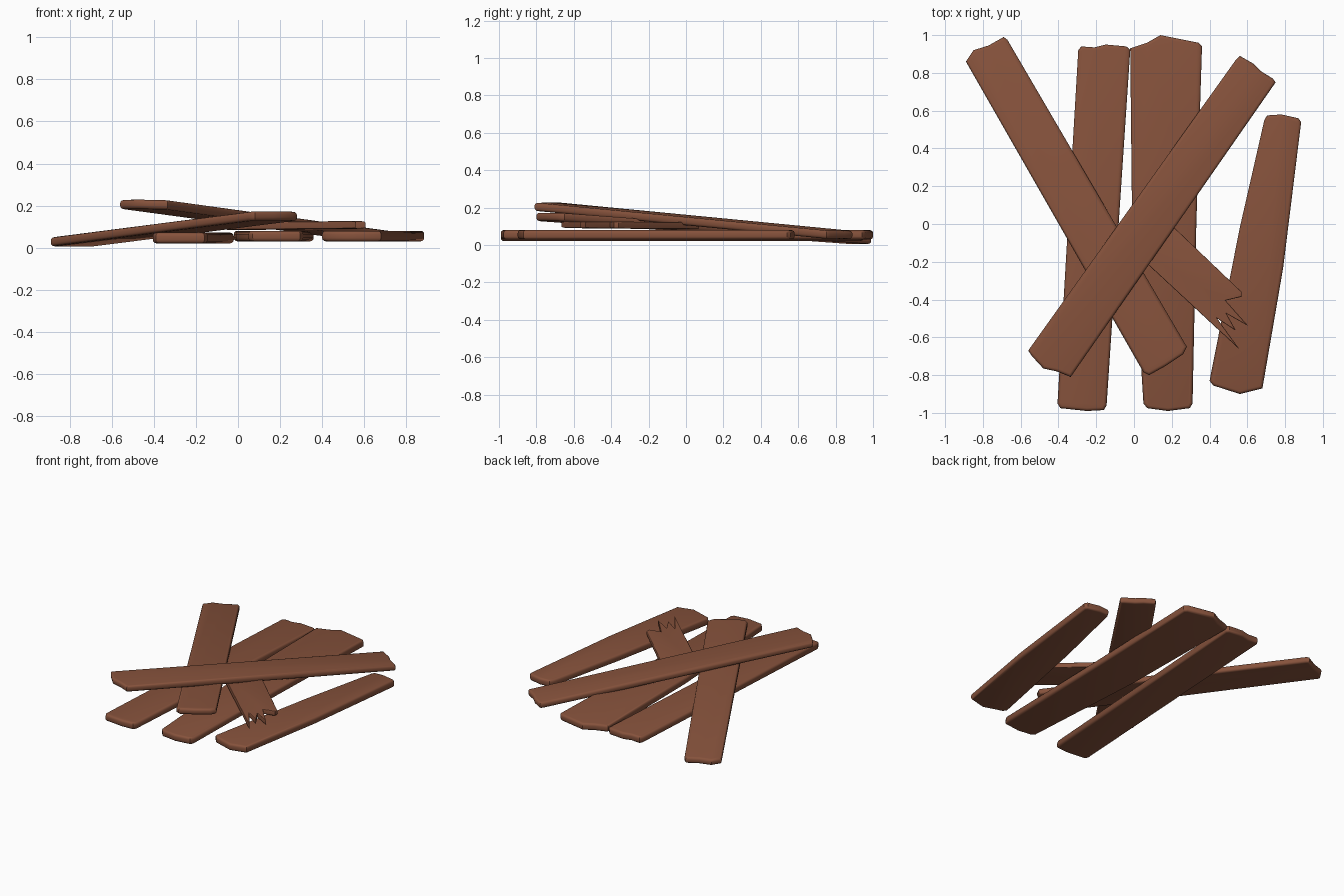
import bpy, bmesh, math
from mathutils import Vector

if "Cube" in bpy.data.objects:
    bpy.data.objects.remove(bpy.data.objects["Cube"])

# one weathered wood colour
wood = bpy.data.materials.new("brown_wood")
wood.diffuse_color = (0.24, 0.085, 0.045, 1)
wood.use_nodes = True
wood.node_tree.nodes["Principled BSDF"].inputs["Base Color"].default_value = wood.diffuse_color


def plank(name, outline, a, b, thick=0.05, bevel=0.016):
    """Extrude a top-view outline; tilt it so mid height runs from a to b.
    a and b are (x, y, z) points on the plank's centre line."""
    a, b = Vector(a), Vector(b)
    axis = (b - a).xy
    bm = bmesh.new()
    face = bm.faces.new([bm.verts.new((x, y, -thick / 2)) for x, y in outline])
    res = bmesh.ops.extrude_face_region(bm, geom=[face])
    for v in res["geom"]:
        if isinstance(v, bmesh.types.BMVert):
            v.co.z += thick
    bmesh.ops.recalc_face_normals(bm, faces=bm.faces)
    # round the rims
    rims = [e for e in bm.edges
            if abs(e.verts[0].co.z - e.verts[1].co.z) < 1e-5]
    bmesh.ops.bevel(bm, geom=rims, offset=bevel, segments=3, profile=0.5,
                    affect='EDGES', clamp_overlap=True)
    # lean the plank along its length
    for v in bm.verts:
        t = (v.co - a).xy.dot(axis) / axis.length_squared
        v.co.z += a.z + (b.z - a.z) * t
    me = bpy.data.meshes.new(name)
    bm.to_mesh(me)
    bm.free()
    me.materials.append(wood)
    ob = bpy.data.objects.new(name, me)
    bpy.context.collection.objects.link(ob)
    bpy.context.view_layer.objects.active = ob
    ob.select_set(True)
    bpy.ops.object.shade_smooth_by_angle(angle=math.radians(35))
    ob.select_set(False)


# three planks lying on the ground
plank("left_ground_plank",
      [(-.295, .92), (-.28, .94), (-.21, .935), (-.15, .95), (-.04, .94),
       (-.02, .92), (-.145, -.96), (-.16, -.985), (-.25, -.99),
       (-.39, -.975), (-.405, -.95)],
      (-.28, -.98, .046), (-.15, .95, .046))
plank("middle_ground_plank",
      [(-.02, .93), (.07, .96), (.14, 1.0), (.34, .96), (.36, .94),
       (.33, 0), (.31, -.95), (.295, -.975), (.18, -.99), (.07, -.975),
       (.05, -.95), (-.01, 0)],
      (.18, -.99, .055), (.15, 1, .055))
plank("right_ground_plank",
      [(.69, .55), (.705, .575), (.78, .58), (.87, .56), (.885, .54),
       (.79, -.23), (.68, -.87), (.56, -.90), (.42, -.855), (.40, -.83),
       (.56, -.02)],
      (.55, -.9, .055), (.78, .58, .055))

# two long planks leaning across the pile
plank("lower_leaning_plank",
      [(-.89, .86), (-.85, .92), (-.77, .945), (-.69, .99), (-.67, .975),
       (.28, -.65), (.26, -.69), (.17, -.75), (.08, -.80), (.05, -.785)],
      (-.785, .92, .028), (.175, -.73, .15), .044)
plank("upper_leaning_plank",
      [(-.56, -.67), (-.54, -.70), (-.48, -.765), (-.41, -.78),
       (-.335, -.81), (.75, .75), (.735, .77), (.67, .81), (.63, .85),
       (.56, .89), (.54, .87)],
      (-.45, -.74, .205), (.65, .82, .055), .044)

# short snapped plank with splintered end
plank("broken_plank",
      [(-.06, -.09), (.12, .07), (.57, -.36), (.57, -.385), (.485, -.405),
       (.605, -.54), (.49, -.475), (.54, -.565), (.44, -.50), (.56, -.665)],
      (.03, -.02, .103), (.53, -.52, .108), .036, .006)
